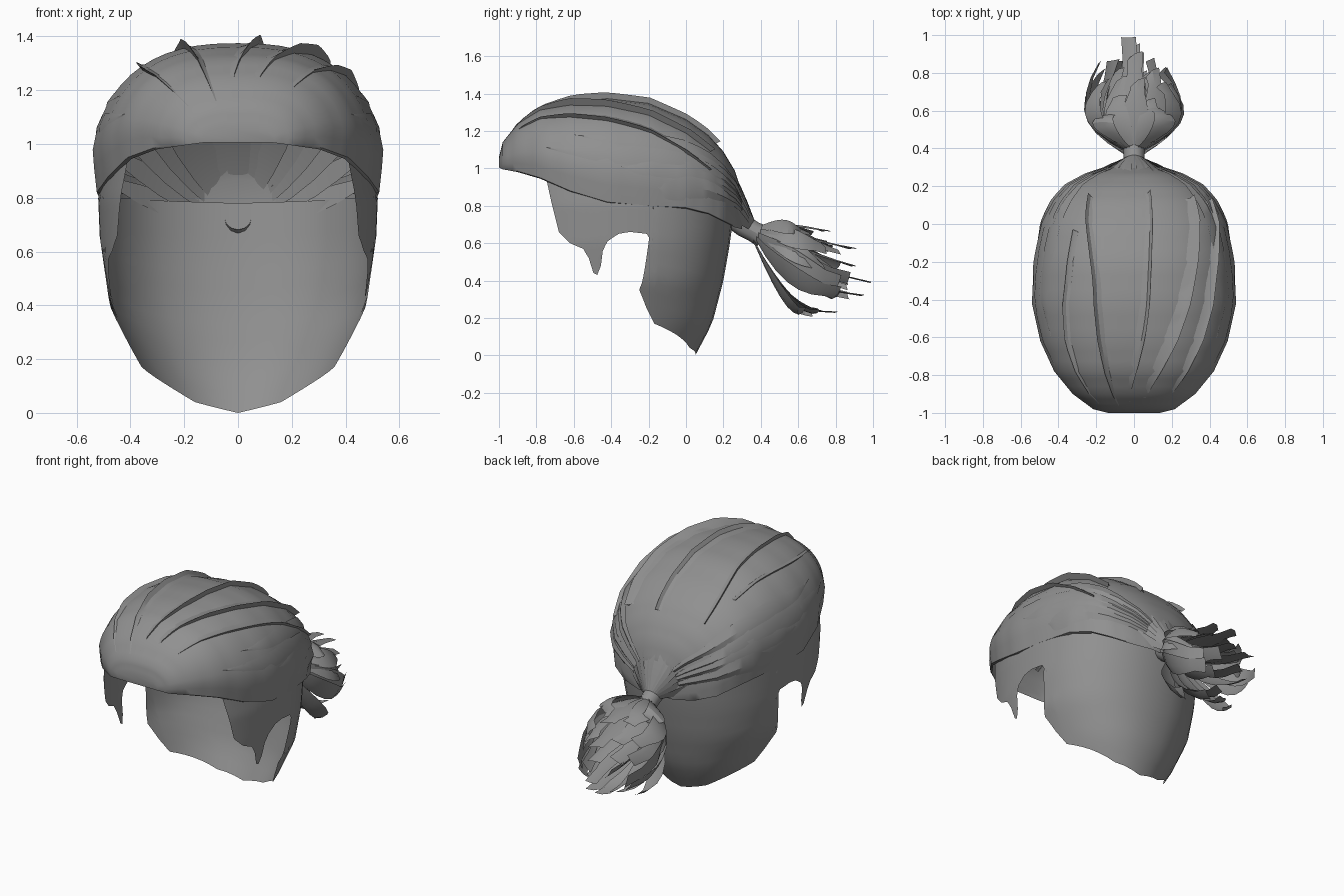
import bpy
import random
from math import sin, cos, asin, pi, radians
from mathutils import Vector

random.seed(4)
cube = bpy.data.objects.get("Cube")
if cube:
    bpy.data.objects.remove(cube)

hair = bpy.data.materials.new("hair_grey")
hair.use_nodes = True
GREY = (0.28, 0.28, 0.28, 1)
hair.diffuse_color = GREY
hair.node_tree.nodes["Principled BSDF"].inputs["Base Color"].default_value = GREY


def build(name, strips, caps=False, angle=40):
    """Make one object from a list of point grids."""
    verts, faces = [], []
    for rows in strips:
        base, n = len(verts), len(rows[0])
        for row in rows:
            verts += [tuple(p) for p in row]
        for i in range(len(rows) - 1):
            for j in range(n - 1):
                a = base + i * n + j
                faces.append((a, a + 1, a + n + 1, a + n))
        if caps:
            faces.append(tuple(range(base + n - 1, base - 1, -1)))
            last = base + (len(rows) - 1) * n
            faces.append(tuple(range(last, last + n)))
    mesh = bpy.data.meshes.new(name)
    mesh.from_pydata(verts, [], faces)
    mesh.materials.append(hair)
    obj = bpy.data.objects.new(name, mesh)
    bpy.context.collection.objects.link(obj)
    bpy.ops.object.select_all(action='DESELECT')
    obj.select_set(True)
    bpy.context.view_layer.objects.active = obj
    bpy.ops.object.shade_smooth_by_angle(angle=radians(angle))


def spline(points, steps):
    """Resample a path with a Catmull-Rom curve."""
    p = [Vector(q) for q in points]
    p = [p[0] * 2 - p[1]] + p + [p[-1] * 2 - p[-2]]
    out = []
    for i in range(1, len(p) - 2):
        a, b, c, d = p[i - 1:i + 3]
        for k in range(steps):
            t = k / steps
            out.append((b * 2 + (c - a) * t + (a * 2 - b * 5 + c * 4 - d) * t * t
                        + (b * 3 - a - c * 3 + d) * t ** 3) / 2)
    return out + [p[-2]]


def bezier(a, b, c, t):
    return a * (1 - t) ** 2 + b * 2 * t * (1 - t) + c * t * t


def lookup(table, key):
    """Interpolate a table whose first column rises."""
    for lo, hi in zip(table, table[1:]):
        if key <= hi[0]:
            t = max(0, (key - lo[0]) / (hi[0] - lo[0]))
            return [u + (v - u) * t for u, v in zip(lo, hi)]
    return list(table[-1])


def power(v, e):
    return abs(v) ** e * (1 if v >= 0 else -1)


# Combed-back hair cap: stations of y, half width, bottom and top height
STATIONS = [(-1, .14, 1.01, 1.06), (-.98, .22, 1, 1.14), (-.9, .33, .985, 1.24),
            (-.78, .43, .95, 1.32), (-.62, .505, .88, 1.36), (-.42, .55, .82, 1.375),
            (-.2, .54, .8, 1.35), (0, .5, .79, 1.265), (.12, .44, .76, 1.18),
            (.2, .37, .72, 1.09), (.26, .26, .69, .99), (.3, .13, .68, .87)]
ROWS = []
for a, b in zip(STATIONS, STATIONS[1:]):
    ROWS += [[u + (v - u) * k / 3 for u, v in zip(a, b)] for k in range(3)]
ROWS.append(STATIONS[-1])


def cap(y, deg, lift=0.0):
    """Point on the cap; deg is 0 on the crown and 90 at the lower edge."""
    y, w, low, top = lookup(ROWS, y)
    a = radians(deg)
    pinch = 1 - .045 * max(0, (abs(deg) - 78) / 12)
    p = Vector((w * pinch * power(sin(a), .8), y,
                low + (top - low) * power(cos(a), .8)))
    out = (p - Vector((0, -.35, .85))).normalized()
    return p + out * lift


rows = []
for y, w, low, top in ROWS:
    ring = [cap(y, d) for d in range(-90, 91, 6)]
    tuck = [Vector((s * w * .92, y, low - .005)) for s in (-1, 1)]
    rows.append([tuck[0]] + ring + [tuck[1]])
build("hair_cap", [rows], caps=True)

# Scalp shell with temples, ear notches and nape: z, back y, half width
SHELL = [(0, .05, .26), (.17, .14, .37), (.4, .2, .48), (.6, .235, .512),
         (.8, .26, .52), (1, .245, .5)]
EDGE = [(-.75, .96), (-.72, .82), (-.68, .66), (-.62, .6), (-.55, .57), (-.52, .52),
        (-.495, .44), (-.475, .43), (-.455, .48), (-.445, .56), (-.42, .61), (-.36, .65),
        (-.3, .66), (-.21, .65), (-.18, .6), (-.19, .48), (-.25, .35), (-.21, .25),
        (-.17, .17), (-.05, .11), (.02, .04), (.05, 0)]
MID, FRONT = -.3, .7


def shell(phi, z):
    _, back, w = lookup(SHELL, z)
    half = back - MID if phi > 0 else FRONT
    return Vector((w * power(cos(phi), .91), MID + half * power(sin(phi), .91), z))


def edge_angle(y, z):
    half = lookup(SHELL, z)[1] - MID if y > MID else FRONT
    return asin(max(-1, min(1, power((y - MID) / half, 1.1))))


bottom = [(edge_angle(y, z), z) for y, z in EDGE]
dense = []
for (p0, z0), (p1, z1) in zip(bottom, bottom[1:]):
    dense += [(p0 + (p1 - p0) * k / 3, z0 + (z1 - z0) * k / 3) for k in range(3)]
dense.append((pi / 2, 0))
side = []
end = -pi / 2
for i, (phi, z) in enumerate(dense):
    end = max(end, phi)
    high = .98 - .2 * i / (len(dense) - 1)
    side.append([shell(phi + (end - phi) * (k / 12) ** .6, z + (high - z) * k / 12)
                 for k in range(13)])
mirror = [[Vector((-p.x, p.y, p.z)) for p in col] for col in side]
build("scalp_and_nape", [side + mirror[-2::-1]], angle=60)

# Raised locks on the crown: path of y and angle, blade height, lean
CROWN = [([(-.96, -14), (-.6, -15), (-.25, -17), (.14, -27)], .045, -1),
         ([(-.94, -3), (-.55, 3), (-.2, 5), (.16, 7)], .04, 1),
         ([(-.95, -40), (-.6, -38), (-.3, -34), (-.04, -32)], .03, -1),
         ([(-.92, 6), (-.6, 18), (-.25, 28), (.13, 38)], .05, 2),
         ([(-.93, 30), (-.6, 37), (-.25, 45), (.12, 60)], .035, 2)]
blades = []
for path, height, lean in CROWN:
    pts = spline(path, 6)
    strip = []
    for i, (y, d) in enumerate(pts):
        t = i / (len(pts) - 1)
        h = height * min(1, t * 3) * (1 - .3 * t)
        strip.append([cap(y, d - lean * 4, -.01), cap(y, d, h * .3),
                      cap(y, d + lean, h), cap(y, d + lean, -.01)])
    blades.append(strip)
build("crown_locks", blades, angle=30)

# Broad flat locks swept along both sides to the tie
locks = []
for s in (-1, 1):
    for start, d in ((-.6, 56), (-.8, 68), (-.35, 74), (-.15, 83)):
        path = [(start, d), (start * .6, d + 2), (.05, d - 3), (.2, d - 8), (.29, d - 14)]
        pts = spline(path, 5)
        strip = []
        for i, (y, a) in enumerate(pts):
            t = i / (len(pts) - 1)
            wide = 1 + 7 * sin(pi * min(.8, t))
            rise = .012 * min(1, t * 2)
            strip.append([cap(y, s * (a - wide), rise - .004), cap(y, s * a, rise),
                          cap(y, s * min(90, a + wide), -.006)])
        locks.append(strip)
build("side_locks", locks, angle=30)

# Strands gathered from the back of the head into the tie
TIE_IN, TIE_OUT = Vector((0, .25, .725)), Vector((0, .41, .635))
AXIS = (TIE_OUT - TIE_IN).normalized()
ACROSS = Vector((1, 0, 0))
UP = ACROSS.cross(AXIS)
gather = []
for k in range(15):
    d = -84 + k * 12
    begin = cap(random.uniform(.02, .16), d, -.012)
    mid = cap(.27, d * .95, .008)
    a = radians(d)
    goal = Vector((0, .34, .68)) + ACROSS * sin(a) * .05 + UP * cos(a) * .05
    strip = []
    for t in (0, .2, .4, .6, .8, 1):
        p = bezier(begin, mid, goal, t)
        flat = ACROSS * cos(a) - UP * sin(a)
        half = .012 + .035 * sin(pi * min(1, t + .1))
        strip.append([p - flat * half, p, p + flat * half])
    gather.append(strip)
build("gathered_strands", gather, angle=30)

# Hair tie
tube = []
for t, r in ((0, .05), (.35, .058), (.7, .055), (1, .06)):
    c = TIE_IN.lerp(TIE_OUT, t)
    tube.append([c + ACROSS * cos(k * pi / 6) * r + UP * sin(k * pi / 6) * r
                 for k in range(13)])
build("hair_tie", [tube], angle=50)

# Ponytail: ragged ribbons fanning out in tiers, given as rise, end y and end z
TIERS = [(1, .76, .65), (.65, .9, .57), (.3, .9, .48),
         (-.1, .99, .4), (-.5, .94, .33), (-1, .8, .235)]
tail = []
for rise, end_y, end_z in TIERS:
    for s in (-1, -.5, 0, .5, 1):
        across = s * (1 - .3 * rise * rise)
        short = 0 if s == 0 else random.uniform(.02, .08) + .1 * abs(s)
        root = TIE_OUT - AXIS * .03 + ACROSS * across * .045 + UP * rise * .045
        drop = .18 if rise > 0 else .3
        ctrl = Vector((across * .36, .55, .52 + rise * drop))
        goal = Vector((across * .18 + random.uniform(-.03, .03), end_y - short,
                       end_z + random.uniform(-.015, .015)))
        turn = across if rise > 0 else -across
        flat = Vector((abs(rise) + .3 * (1 - abs(s)) + .1, 0, -turn)).normalized()
        strip = []
        for i in range(8):
            t = i / 7
            p = bezier(root, ctrl, goal, t)
            half = .014 + .055 * sin(pi * min(.85, t))
            skew = Vector((0, random.uniform(-.035, 0), 0)) if i == 7 else Vector()
            bow = UP * half * (.2 if rise > 0 else -.2)
            strip.append([p - flat * half + skew, p + bow, p + flat * half - skew * .5])
        tail.append(strip)
build("ponytail", tail, angle=25)
